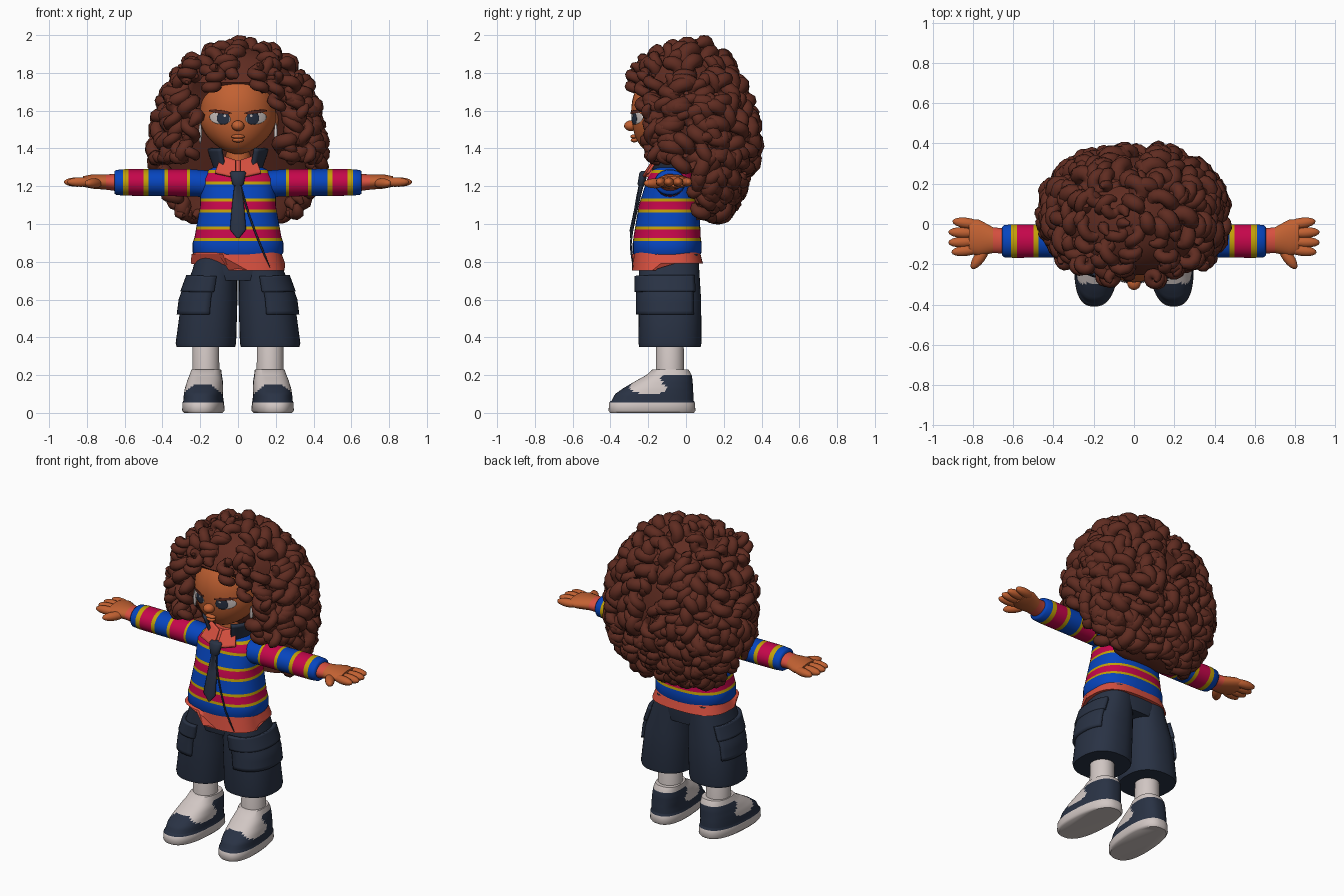
import bpy, bmesh, random
from math import sin, cos, pi, sqrt, copysign
from mathutils import Vector, Matrix

random.seed(4)
if bpy.data.objects.get("Cube"):
    bpy.data.objects.remove(bpy.data.objects["Cube"])

def material(name, *rgb):
    m = bpy.data.materials.new(name)
    m.use_nodes = True
    m.diffuse_color = (*rgb, 1)
    m.node_tree.nodes["Principled BSDF"].inputs["Base Color"].default_value = (*rgb, 1)
    return m

hair, skin = material("dark brown hair", .115, .025, .015), material("warm skin", .54, .12, .032)
copper, coral = material("copper highlight", .5, .12, .035), material("coral shirt", .68, .08, .05)
blue, crimson = material("blue knit", .002, .06, .52), material("crimson knit", .56, .002, .07)
yellow, navy = material("yellow knit", .54, .35, .002), material("navy cloth", .022, .032, .058)
white = material("off white", .64, .57, .55)

def link(name, data, mats):
    for m in mats:
        data.materials.append(m)
    ob = bpy.data.objects.new(name, data)
    bpy.context.collection.objects.link(ob)
    return ob

def finish(name, bm, mats, rule=lambda c: 0):
    """Turn a bmesh into a smooth object, coloured by a rule on face centres."""
    bmesh.ops.recalc_face_normals(bm, faces=bm.faces)
    for f in bm.faces:
        f.smooth, f.material_index = True, rule(f.calc_center_median())
    me = bpy.data.meshes.new(name)
    bm.to_mesh(me)
    me.set_sharp_from_angle(angle=.9)
    return link(name, me, mats)

def lerp_row(rows, t):
    for a, b in zip(rows, rows[1:]):
        if t <= b[0]:
            return [p + (q - p) * (t - a[0]) / (b[0] - a[0]) for p, q in zip(a, b)]
    return rows[-1]

def around(a, p):
    return [copysign(abs(v) ** p, v) for v in (cos(a), sin(a))]

def loft(name, rows, mats, rule=lambda c: 0, axis="z", side=1, cuts=(), p=1.0, n=40, move=Vector):
    """Skin rings (place, centre a, centre b, radius a, radius b) along an axis."""
    bm, rings = bmesh.new(), []
    for t in sorted({r[0] for r in rows} | set(cuts)):
        _, ca, cb, ra, rb = lerp_row(rows, t)
        rings.append([])
        for c, s in (around(2 * pi * i / n, p) for i in range(n)):
            u, v = ca + ra * c, cb + rb * s
            x, y, z = move((u, v, t) if axis == "z" else (t, u, v))
            rings[-1].append(bm.verts.new((x * side, y, z)))
    for a, b in zip(rings, rings[1:]):
        for i in range(n):
            bm.faces.new((a[i], a[i - 1], b[i - 1], b[i]))
    bm.faces.new(rings[0])
    bm.faces.new(rings[-1])
    finish(name, bm, mats, rule)

def patch(name, func, mat, thick, n=16):
    """Thickened sheet over func(u, v), with u and v from 0 to 1."""
    bm = bmesh.new()
    bmesh.ops.create_grid(bm, x_segments=n, y_segments=8, size=.5)
    for v in bm.verts:
        v.co = func(v.co.x + .5, v.co.y + .5)
    mod = finish(name, bm, [mat]).modifiers.new("thickness", "SOLIDIFY")
    mod.thickness, mod.offset = thick, 0

def ball(name, loc, size, mat, turn=0.0):
    bm = bmesh.new()
    mx = Matrix.Translation(loc) @ Matrix.Rotation(turn, 4, "Z") @ Matrix.Diagonal((*size, 1))
    bmesh.ops.create_uvsphere(bm, u_segments=16, v_segments=10, radius=1, matrix=mx)
    finish(name, bm, [mat])

def tubes(name, paths, depth, mats):
    """Mesh of round tubes with tapered ends; each path is (points, material index, width)."""
    cu = bpy.data.curves.new(name, "CURVE")
    cu.dimensions, cu.bevel_depth, cu.bevel_resolution, cu.use_fill_caps = "3D", depth, 2, True
    for pts, index, width in paths:
        sp = cu.splines.new("POLY")
        sp.points.add(len(pts) - 1)
        sp.material_index = index
        for i, (q, co) in enumerate(zip(sp.points, pts)):
            q.co, q.radius = (*co, 1), width * min(1, .35 + .3 * min(i, len(pts) - 1 - i))
    tmp = link(name + "_curve", cu, mats)
    me = bpy.data.meshes.new_from_object(tmp.evaluated_get(bpy.context.evaluated_depsgraph_get()))
    bpy.data.objects.remove(tmp)
    link(name, me, [])

# Head and face, shaped by one formula so that painted plates fit it
def jaw(h):
    m = max(0, -h)
    return .2 * (1 + .25 * m - .4 * m * m), -.09 - .05 * m * m

def decal(name, cx, cz, rx, rz, mat, off, tilt=0.0):
    def place(u, v):
        a, b = 2 * u - 1, 2 * v - 1
        x = cx + rx * a * sqrt(1 - b * b / 2)
        z = cz + rz * b * sqrt(1 - a * a / 2) + tilt * (x - cx)
        h = (z - 1.6) / .23
        wide, y = jaw(h)
        return Vector((x, y - .2 * sqrt(max(0, 1 - h * h - (x / wide) ** 2)) - off, z))
    patch(name, place, mat, .001)

heights = [-cos(pi * (i + .2) / 28.4) for i in range(29)]
loft("head", [(1.6 + .23 * h, 0, jaw(h)[1], jaw(h)[0] * sqrt(1 - h * h), .2 * sqrt(1 - h * h)) for h in heights], [skin])
loft("neck", [(1.24, 0, -.07, .07, .07), (1.45, 0, -.07, .065, .065)], [skin])
ball("nose", (0, -.292, 1.52), (.034, .036, .028), skin)
ball("upper_lip", (0, -.277, 1.463), (.036, .018, .011), skin)
ball("lower_lip", (0, -.273, 1.444), (.03, .02, .012), skin)
SIDES = ((1, "left"), (-1, "right"))
for s, side in SIDES:
    decal(side + "_eye_white", s * .095, 1.56, .055, .032, white, .003, s * .1)
    decal(side + "_iris", s * .078, 1.56, .034, .034, navy, .005)
    decal(side + "_eye_glint", s * .07, 1.573, .007, .007, white, .007)
    decal(side + "_lashes", s * .095, 1.594, .06, .009, hair, .007, s * .12)
    ball(side + "_ear", (s * .195, -.08, 1.55), (.02, .035, .05), skin)
    ball(side + "_earring", (s * .2, -.15, 1.48), (.009, .012, .055), white)

# Hair: a core plus rows of corkscrew curls over one surface (z, half width, front, back)
SHAPE = [(1.945, .03, 0, .06), (1.92, .13, -.11, .12), (1.86, .24, -.21, .19),
         (1.75, .335, -.255, .26), (1.6, .395, -.235, .33), (1.4, .43, -.2, .35),
         (1.25, .41, -.18, .3), (1.12, .335, -.1, .24), (1.02, .24, 0, .15)]
def scalp(u, a):
    z, w, f, b = [p + (q - p) * (u % 1) for p, q in zip(SHAPE[int(u)], SHAPE[int(u) + 1])]
    x, y = around(a, .85)
    return Vector((w * x, .03 + (b - .03 if y > 0 else .03 - f) * y, z))

def advance(u, a, dist):
    return u + dist * .01 / max(.0004, (scalp(u + .01, a) - scalp(u, a)).length)

def corkscrew(path, wide, pitch):
    out, phase, hand = [], random.uniform(0, 2 * pi), random.choice((-1, 1))
    for i, p in enumerate(path):
        tangent = path[min(i + 1, len(path) - 1)] - path[max(i - 1, 0)]
        across = tangent.cross(p - Vector((0, 0, 1.45))).normalized()
        t = phase + hand * 2 * pi * i * .01 / pitch
        out.append(p + wide * (cos(t) * across.cross(tangent).normalized() + sin(t) * across))
    return out

def bare(p):
    in_face = p.y < -.03 and abs(p.x) < .225 and p.z < 1.765
    return in_face or p.z < min(1.33, max(.98, 1.22 - 2.2 * p.y))

curls, ring_u, last = [], 0.0, len(SHAPE) - 1.05
while ring_u < last - .25:
    count = max(5, int(2 * pi * abs(scalp(ring_u, 0).x) * .88 / .082))
    for i in range(count):
        a = (2 * pi * (i + random.uniform(-.4, .4)) / count + ring_u + pi) % (2 * pi) - pi
        tone = int(random.random() < (.33 if min(abs(a - .95), abs(a - 2.2)) < .22 else .03))
        u, path, sway = ring_u, [], random.uniform(-.025, .025)
        for _ in range(random.randint(18, 34)):
            if u > last or bare(scalp(u, a)):
                break
            path.append(scalp(u, a))
            u, a = advance(u, a, .01), a + sway
        if len(path) > 5:
            coil = corkscrew(path, random.uniform(.018, .036), random.uniform(.08, .125))
            curls.append((coil, tone, random.uniform(.85, 1.25)))
    ring_u = advance(ring_u, 0, .102)
# Loose curls framing the face, most of them highlighted
for tone, start, end in ((1, (.34, -.19, 1.63), (.37, -.16, 1.33)), (0, (-.1, -.27, 1.83), (-.15, -.26, 1.7)),
                         (1, (-.34, -.19, 1.64), (-.35, -.16, 1.4)), (1, (.09, -.27, 1.84), (.12, -.275, 1.7)),
                         (1, (-.23, -.2, 1.87), (-.29, -.21, 1.76)), (0, (.19, -.23, 1.8), (.21, -.22, 1.6))):
    curls.append((corkscrew([Vector(start).lerp(Vector(end), i / 26) for i in range(27)], .024, .11), tone, .85))
tubes("curls", curls, .033, [hair, copper])
core = [(z, w, max(f, .05 if z < 1.35 else -.13 if z < 1.7 else f), b) for z, w, f, b in reversed(SHAPE)]
loft("hair_core", [(z, 0, (f + b) / 2, w * .97, (b - f) / 2) for z, w, f, b in core], [hair])

# Striped jumper
def stripe(v, edges):
    return (0, 1, 2, 1)[sum(v > e for e in edges) % 4]

bands = [.91 + .15 * k + d for k in range(3) for d in (0, .016, .06, .076)]
arm_bands = [.045, .075, .155, .18, .265, .285, .385, .4]
body = [(.83, 0, -.1, .228, .172), (.85, 0, -.1, .24, .182), (.9, 0, -.1, .24, .182), (.93, 0, -.1, .23, .178),
        (1.1, 0, -.09, .2, .16), (1.24, 0, -.08, .2, .125), (1.29, 0, -.08, .15, .1), (1.32, 0, -.075, .09, .08)]
loft("jumper_body", body, [blue, yellow, crimson], lambda c: stripe(c.z, bands), cuts=bands, p=.82, n=48)
sleeve = [(.12, -.085, 1.21, .075, .07), (.25, -.085, 1.218, .08, .072), (.6, -.085, 1.22, .083, .07),
          (.645, -.085, 1.22, .08, .066), (.655, -.085, 1.22, .07, .058)]
palm = [(.64, -.085, 1.22, .062, .046), (.7, -.08, 1.222, .064, .04),
        (.77, -.068, 1.225, .09, .038), (.82, -.062, 1.225, .085, .028)]
for s, side in SIDES:
    loft(side + "_sleeve", sleeve, [blue, yellow, crimson], lambda c: stripe(.655 - abs(c.x), arm_bands),
         "x", s, [.655 - e for e in arm_bands])
    # Hand with a flushed wrist, four fingers and a thumb
    loft(side + "_palm", palm, [skin, coral], lambda c: int(abs(c.x) < .7), "x", s)
    for i, (x, y, turn) in enumerate(((.83, .004, .14), (.85, -.043, .05), (.85, -.09, -.03), (.835, -.132, -.12))):
        ball(f"{side}_finger_{i + 1}", (s * x, y, 1.222), (.072, .027, .025), skin, s * turn)
    ball(side + "_thumb", (s * .765, -.165, 1.215), (.07, .028, .026), skin, s * -.95)
    patch(side + "_shirt_collar", lambda u, v: Vector((s * (.012 + u * (.11 - .035 * v)),
          -.232 + .06 * v + .03 * u, 1.245 + .09 * v + .025 * u)), coral, .014)

# Shirt tail, collars, tie and chain
def tail(p):
    low = .84 if p[0] < -.05 and p[1] < -.15 else .79 if p[1] > -.15 else .755
    return p[0], p[1], low if p[2] < .8 else p[2]

def stand(u, v):
    a, r = -pi / 2 + .62 + u * (2 * pi - 1.24), .115 + .04 * v
    return Vector((r * cos(a), -.075 + r * sin(a), 1.28 + .12 * v))

loft("shirt_tail", [(.77, 0, -.098, .25, .188), (.85, 0, -.1, .228, .174)], [coral], p=.7, n=64, move=tail)
loft("shirt_neck", [(1.25, 0, -.1, .11, .12), (1.34, 0, -.08, .085, .085)], [coral])
patch("raised_collar", stand, navy, .018, 32)
loft("tie", [(.925, 0, -.291, .006, .006), (.97, 0, -.288, .043, .01), (1.1, 0, -.26, .032, .01), (1.2, 0, -.237, .02, .012),
             (1.21, 0, -.237, .03, .02), (1.27, 0, -.225, .042, .022), (1.28, 0, -.22, .035, .018)], [navy], n=20)
chain = [Vector((.02 + .15 * k ** 1.3, -.25 - .05 * min(1, k * 1.4) + .02 * k ** 3, 1.2 - .43 * k))
         for k in (i / 14 for i in range(15))]
tubes("chain", [(chain, 0, 1)], .005, [navy])

# Baggy shorts with cargo pockets, socks and shoes
LEG = [(.35, .17, -.085, .155, .163), (.37, .17, -.085, .16, .167), (.6, .151, -.085, .148, .165),
       (.76, .122, -.09, .118, .16), (.84, .11, -.09, .11, .155)]
loft("shorts_hips", [(.7, 0, -.088, .2, .15), (.76, 0, -.09, .232, .16), (.835, 0, -.09, .225, .16)], [navy], p=.82)
sock = [(.12, .17, -.085, .072, .075), (.35, .17, -.085, .07, .073), (.36, .17, -.085, .066, .07), (.45, .17, -.085, .066, .07)]
shoe = [(0, .18, -.18, .1, .222), (.012, .18, -.18, .11, .23), (.055, .18, -.18, .108, .227),
        (.065, .18, -.177, .104, .217), (.1, .18, -.168, .102, .207), (.13, .178, -.148, .1, .185),
        (.17, .175, -.115, .093, .15), (.2, .173, -.09, .085, .12), (.23, .17, -.082, .078, .095)]
def shoe_rule(c):
    panel = ((c.y + .2) / .1) ** 2 + ((c.z - .135) / .035) ** 2 < 1
    return int(c.z < .055 or panel or c.z > .205 or (c.z > .15 and c.y < -.13))

def pocket(s, low, high, start, end, off):
    def place(u, v):
        z, (c, d) = low + (high - low) * v, around(start + (end - start) * u, .85)
        _, cx, cy, rx, ry = lerp_row(LEG, z)
        return Vector((s * (cx + (rx + off) * c), cy + (ry + off) * d, z))
    return place

for s, side in SIDES:
    loft(side + "_shorts_leg", LEG, [navy], side=s, p=.85)
    patch(side + "_pocket", pocket(s, .52, .68, -1.6, .75, .002), navy, .026)
    patch(side + "_pocket_flap", pocket(s, .64, .725, -1.65, .8, .009), navy, .026)
    loft(side + "_sock_and_leg", sock, [white, skin], lambda c: int(c.z > .352), side=s)
    loft(side + "_shoe", shoe, [navy, white], shoe_rule, side=s, p=.8, n=72, cuts=[.07 + .01 * i for i in range(14)],
         move=lambda p: (p[0] - .06 * (p[1] + .12), p[1], p[2]))
